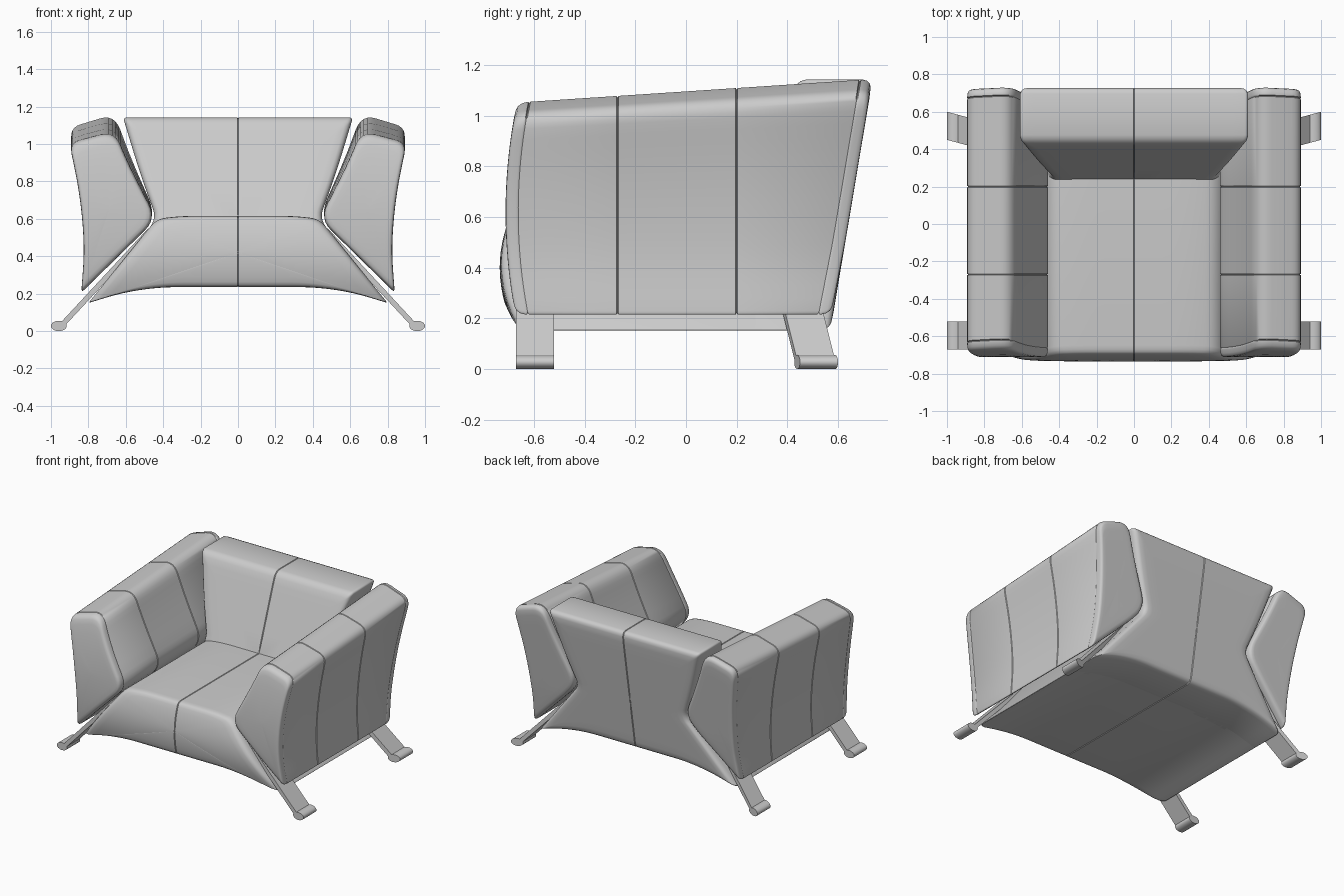
import bpy, bmesh, math
from mathutils import Vector

if "Cube" in bpy.data.objects:
    bpy.data.objects.remove(bpy.data.objects["Cube"])


def rounded(pts, steps=6, max_len=0.07):
    """Closed outline from (x, z, corner radius), long edges subdivided."""
    out, n = [], len(pts)
    for i in range(n):
        a, b, c = (Vector(pts[(i + k) % n][:2]) for k in (-1, 0, 1))
        ta = min(pts[i][2], (a - b).length * 0.48)
        tc = min(pts[i][2], (c - b).length * 0.48)
        p, q = b + (a - b).normalized() * ta, b + (c - b).normalized() * tc
        for k in range(steps + 1):
            t = k / steps
            out.append(p * (1 - t) ** 2 + b * 2 * t * (1 - t) + q * t * t)
    fine = []
    for i, p in enumerate(out):
        q = out[(i + 1) % len(out)]
        m = max(1, math.ceil((q - p).length / max_len))
        fine += [p.lerp(q, k / m) for k in range(m)]
    return fine


def symmetric(half):
    """Mirror a right-hand half outline that starts and ends on x = 0."""
    return half + [(-x, z, r) for x, z, r in reversed(half) if x > 0]


def seam(bm, co, no, depth=0.006, width=0.004):
    """Press a thin stitched groove around the mesh along a plane."""
    co, no = Vector(co), Vector(no)
    for off in (-width, 0, width):
        bmesh.ops.bisect_plane(bm, geom=bm.verts[:] + bm.edges[:] + bm.faces[:],
                               plane_co=co + no * off, plane_no=no)
    bm.normal_update()
    line = [v for v in bm.verts if abs((v.co - co).dot(no)) < 1e-4]
    for v, n in [(v, v.normal.copy()) for v in line]:
        v.co -= n * depth


def finish(name, bm, angle=45, mirror=False):
    bmesh.ops.recalc_face_normals(bm, faces=bm.faces[:])
    for f in bm.faces:
        f.smooth = True
    me = bpy.data.meshes.new(name)
    bm.to_mesh(me)
    bm.free()
    me.set_sharp_from_angle(angle=math.radians(angle))
    ob = bpy.data.objects.new(name, me)
    bpy.context.collection.objects.link(ob)
    if mirror:
        ob.modifiers.new("Mirror", 'MIRROR')
    return ob


def skin(bm, rings):
    """Join equal rings of points into a closed body."""
    rv = [[bm.verts.new(p) for p in r] for r in rings]
    n = len(rv[0])
    for a, b in zip(rv, rv[1:]):
        for i in range(n):
            bm.faces.new((a[i], a[(i + 1) % n], b[(i + 1) % n], b[i]))
    bm.faces.new(rv[0])
    bm.faces.new(rv[-1])


# Pillow edge: (scale towards centre, distance in from the end surface)
EDGE = [(0.03, 0), (0.25, 0), (0.5, 0), (0.7, 0), (0.85, 0), (0.93, 0.002),
        (0.965, 0.008), (0.988, 0.02), (1, 0.04)]
PIPED = EDGE + [(1, 0.046), (0.985, 0.05), (1, 0.054)]


def cushion(outline, centre, front, back, front_edge=EDGE, back_edge=EDGE):
    """Loft an xz outline along y between two curved end surfaces."""
    c = Vector(centre)

    def ring(s, d, end, sign):
        pts = [c + (p - c) * s for p in outline]
        return [(p.x, end(p.x, p.y) + sign * d, p.y) for p in pts]
    rings = [ring(s, d, front, 1) for s, d in front_edge]
    rings += [ring(s, d, back, -1) for s, d in reversed(back_edge)]
    bm = bmesh.new()
    skin(bm, rings)
    bmesh.ops.recalc_face_normals(bm, faces=bm.faces[:])
    return bm


# Seat: arched underside, flared lower sides, bulging front
lower = [(0.80, 0.15, 0.015), (0.62, 0.205, 0.1), (0.42, 0.235, 0.1), (0, 0.235, 0.1)]
seat_outline = rounded(symmetric([(0, 0.616, 0.1), (0.30, 0.616, 0.1),
                                  (0.435, 0.60, 0.05)] + lower))
bm = cushion(seat_outline, (0, 0.42),
             lambda x, z: -0.735 + 0.04 * ((z - 0.4) / 0.2) ** 2 + 0.02 * (x / 0.8) ** 4,
             lambda x, z: 0.30, back_edge=[(0.05, 0), (1, 0)])
seam(bm, (0, 0, 0), (1, 0, 0))
finish("seat", bm)

# Backrest: waisted panel, leaning back, reaching down behind the seat
back_outline = rounded(symmetric([(0, 1.143, 0.1), (0.615, 1.143, 0.025),
                                  (0.52, 0.83, 0.15), (0.435, 0.60, 0.06)] + lower))
bm = cushion(back_outline, (0, 0.6),
             lambda x, z: 0.235 + max(0, z - 0.6) * 0.37,
             lambda x, z: 0.578 + 0.168 * (z - 0.2))
seam(bm, (0, 0, 0), (1, 0, 0))
finish("backrest", bm)

# Armrests: wedge section, rising to the back, two seams, piped end panels
arm_outline = rounded([(0.838, 0.205, 0.025), (0.82, 0.45, 0.15), (0.845, 0.73, 0.15),
                       (0.902, 1.005, 0.06), (0.66, 1.068, 0.08),
                       (0.575, 0.87, 0.15), (0.435, 0.60, 0.09)])
bm = cushion(arm_outline, (0.69, 0.65),
             lambda x, z: -0.67 - 0.042 * (1 - ((z - 0.62) / 0.42) ** 2),
             lambda x, z: 0.57 + 0.195 * (z - 0.2), PIPED, PIPED)
for v in bm.verts:
    if v.co.z > 0.5:
        v.co.z += (v.co.z - 0.5) * 0.12 * (v.co.y + 0.66)
for y in (-0.27, 0.20):
    seam(bm, (0, y, 0), (0, 1, 0))
finish("armrest", bm, mirror=True)


# Legs: slanted flat straps ending in oval feet
def leg(name, y0, y1, shear):
    d = Vector((-0.455, 0.49)).normalized()
    n = Vector((d.y, -d.x)) * 0.014
    a, b = Vector((0.935, 0.039)), Vector((0.47, 0.54))
    strap = [a + n, b + n, b - n, a - n]
    foot = [Vector((0.958 + 0.042 * math.cos(t), 0.0275 + 0.0275 * math.sin(t)))
            for t in (math.tau * i / 24 for i in range(24))]
    bm = bmesh.new()
    for shape in (strap, foot):
        skin(bm, [[(p.x, y + shear * (p.x - 1), p.y) for p in shape] for y in (y0, y1)])
    finish(name, bm, 35, mirror=True)


leg("front_leg", -0.67, -0.52, 0)
leg("back_leg", 0.45, 0.60, 0.27)
